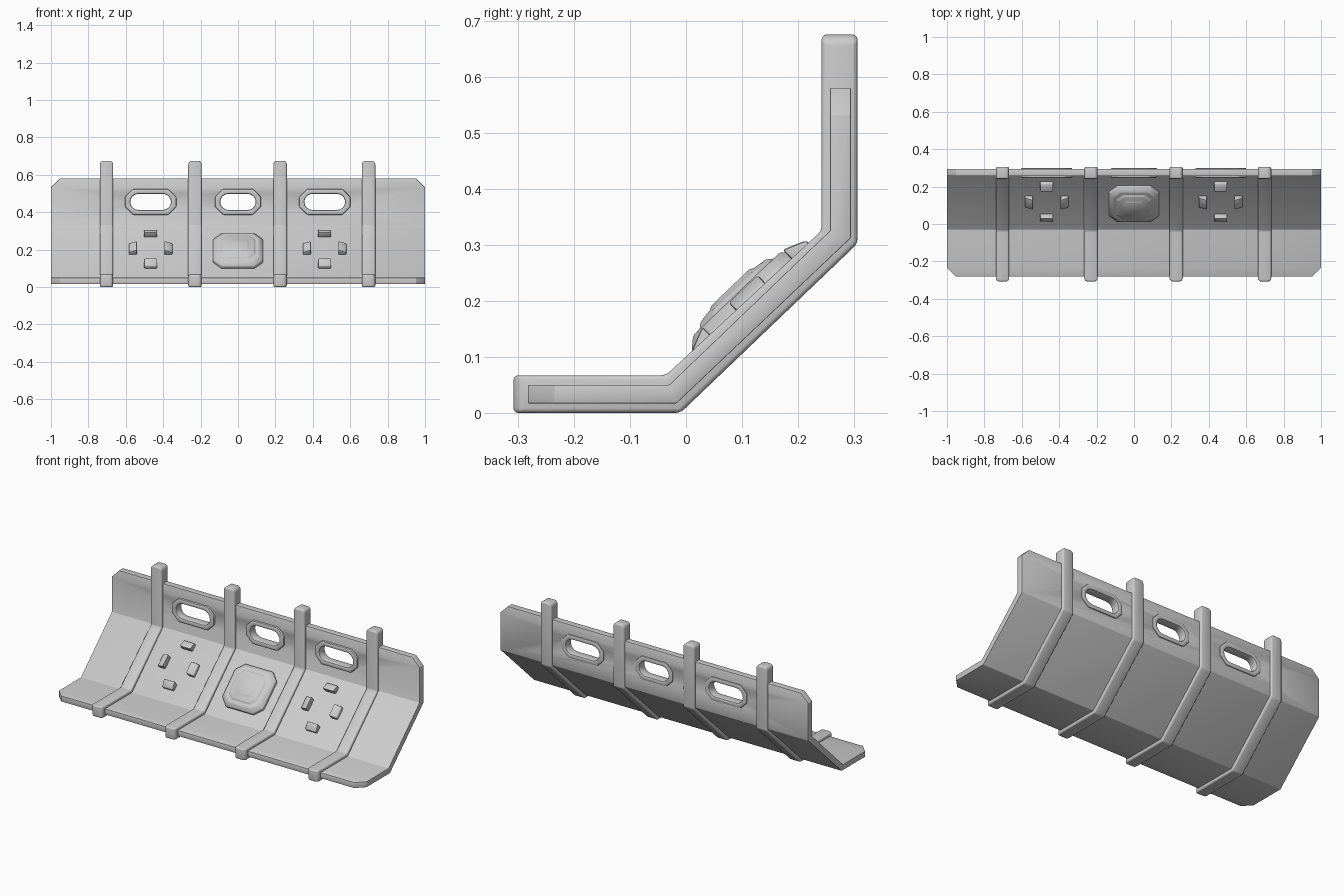
import bpy, bmesh, math
from mathutils import Matrix, Vector

cube = bpy.data.objects.get("Cube")
if cube:
    bpy.data.objects.remove(cube, do_unlink=True)

grey = bpy.data.materials.new("plain grey")
grey.use_nodes = True
COLOUR = (0.6, 0.6, 0.6, 1)
grey.diffuse_color = COLOUR
grey.node_tree.nodes["Principled BSDF"].inputs["Base Color"].default_value = COLOUR


def make(name, bm):
    bmesh.ops.recalc_face_normals(bm, faces=bm.faces[:])
    mesh = bpy.data.meshes.new(name)
    bm.to_mesh(mesh)
    bm.free()
    mesh.materials.append(grey)
    obj = bpy.data.objects.new(name, mesh)
    bpy.context.collection.objects.link(obj)
    return obj


def finish(obj, bevel, segments=2, cutters=()):
    """Cut holes, soften edges, then shade smooth with sharp edges kept."""
    for cutter in cutters:
        mod = obj.modifiers.new("hole", 'BOOLEAN')
        mod.object = cutter
        mod.solver = 'EXACT'
    mod = obj.modifiers.new("soft edges", 'BEVEL')
    mod.width = bevel
    mod.segments = segments
    mod.limit_method = 'ANGLE'
    mod.angle_limit = math.radians(30)
    bpy.context.view_layer.update()
    graph = bpy.context.evaluated_depsgraph_get()
    mesh = bpy.data.meshes.new_from_object(obj.evaluated_get(graph))
    obj.modifiers.clear()
    obj.data = mesh
    bpy.ops.object.select_all(action='DESELECT')
    obj.select_set(True)
    bpy.context.view_layer.objects.active = obj
    bpy.ops.object.shade_smooth_by_angle(angle=math.radians(35))


def folded_strip(name, x, half, cut, front, low, back, high, bends):
    """Solid strip folded twice, with its four end corners clipped by cut.
    low and high are (inner, outer) faces of the floor and the upright."""
    (bi, bo) = bends[0]
    (ti, to) = bends[1]
    rows = [
        (half - cut, (front, low[0]), (front, low[1])),
        (half, (front + cut, low[0]), (front + cut, low[1])),
        (half, bi, bo),
        (half, ti, to),
        (half, (back[0], high - cut), (back[1], high - cut)),
        (half - cut, (back[0], high), (back[1], high)),
    ]
    bm = bmesh.new()
    rings = []
    for w, inner, outer in rows:
        rings.append([bm.verts.new((x + s * w, *p))
                      for s, p in ((-1, inner), (1, inner), (1, outer), (-1, outer))])
    for a, b in zip(rings, rings[1:]):
        for i in range(4):
            j = (i + 1) % 4
            bm.faces.new((a[i], a[j], b[j], b[i]))
    bm.faces.new(rings[0])
    bm.faces.new(rings[-1])
    return make(name, bm)


def octagon(w, h, c):
    """Rectangle with clipped corners, centred on the origin."""
    return [(w - c, -h), (w, c - h), (w, h - c), (w - c, h),
            (c - w, h), (-w, h - c), (-w, c - h), (c - w, -h)]


def stadium(w, r, steps=8):
    points = []
    for side in (0, 1):
        for i in range(steps + 1):
            a = -math.pi / 2 + math.pi * (side + i / steps)
            points.append(((1 - 2 * side) * (w - r) + r * math.cos(a), r * math.sin(a)))
    return points


def loft(name, layers, matrix):
    """Stack of (outline, height) layers joined into a closed solid."""
    bm = bmesh.new()
    rings = [[bm.verts.new(matrix @ Vector((px, py, h))) for px, py in pts]
             for pts, h in layers]
    for a, b in zip(rings, rings[1:]):
        for i in range(len(a)):
            j = (i + 1) % len(a)
            bm.faces.new((a[i], a[j], b[j], b[i]))
    bm.faces.new(rings[0])
    bm.faces.new(rings[-1])
    return make(name, bm)


# Hand holes in the upright, with their raised surrounds
panel = folded_strip("folded_panel", 0, 1.0, 0.048, -0.282, (0.05, 0.017),
                     (0.257, 0.294), 0.58,
                     (((-0.03, 0.05), (-0.017, 0.017)), ((0.257, 0.325), (0.294, 0.312))))
cutters = []
for side, x, half in (("right", -0.467, 0.137), ("middle", 0, 0.123), ("left", 0.464, 0.137)):
    # local z points to the front
    place = Matrix.Translation((x, 0.275, 0.455)) @ Matrix.Rotation(math.pi / 2, 4, 'X')
    hole = stadium(half - 0.028, 0.043)
    cutter = loft("hole_cutter", [(hole, -0.1), (hole, 0.1)], place)
    cutter.hide_render = True
    cutters.append(cutter)
    rim = octagon(half, 0.069, 0.042)
    surround = loft(side + "_hole_surround", [(rim, -0.025), (rim, 0.029)], place)
    finish(surround, 0.007, 2, [cutter])
finish(panel, 0.008, 2, cutters)
for cutter in cutters:
    bpy.data.objects.remove(cutter, do_unlink=True)

# Four ribs wrapping the panel
for i, x in enumerate((-0.703, -0.23, 0.225, 0.698)):
    rib = folded_strip(f"rib_{i + 1}", x, 0.036, 0.012, -0.308, (0.067, 0.0),
                       (0.242, 0.306), 0.675,
                       (((-0.036, 0.067), (-0.01, 0.0)), ((0.242, 0.325), (0.306, 0.302))))
    finish(rib, 0.011, 3)

# Frame on the sloping face: local x = across, y = up the slope, z = outward
slope = Matrix.Translation((0, 0.1135, 0.1875)) @ Matrix.Rotation(math.radians(43.8), 4, 'X')

# Stepped central boss
boss = loft("central_boss", [
    (octagon(0.133, 0.128, 0.045), -0.01),
    (octagon(0.133, 0.128, 0.045), 0.016),
    (octagon(0.112, 0.107, 0.038), 0.034),
    (octagon(0.094, 0.09, 0.034), 0.034),
    (octagon(0.086, 0.082, 0.032), 0.042),
    (octagon(0.058, 0.054, 0.02), 0.046),
    (octagon(0.052, 0.048, 0.018), 0.05)], slope)
finish(boss, 0.004, 2)

# Two groups of four wedge studs, each falling away from the group centre
for side, x in (("right", -0.467), ("left", 0.463)):
    for name, turn, reach, half in (("upper", 0, 0.12, 0.035), ("lower", 180, 0.12, 0.035),
                                    ("outer", 90, 0.095, 0.036), ("inner", -90, 0.095, 0.036)):
        place = (slope @ Matrix.Translation((x, 0.015, 0))
                 @ Matrix.Rotation(math.radians(turn), 4, 'Z')
                 @ Matrix.Translation((0, reach, 0)))
        bm = bmesh.new()
        bmesh.ops.create_cube(bm, size=1)
        for v in bm.verts:
            out = v.co.y > 0
            top = (0.017 if out else 0.034) if v.co.z > 0 else -0.01
            v.co = place @ Vector((v.co.x * 2 * half, v.co.y * 0.042, top))
        finish(make(f"{side}_{name}_stud", bm), 0.005, 2)
